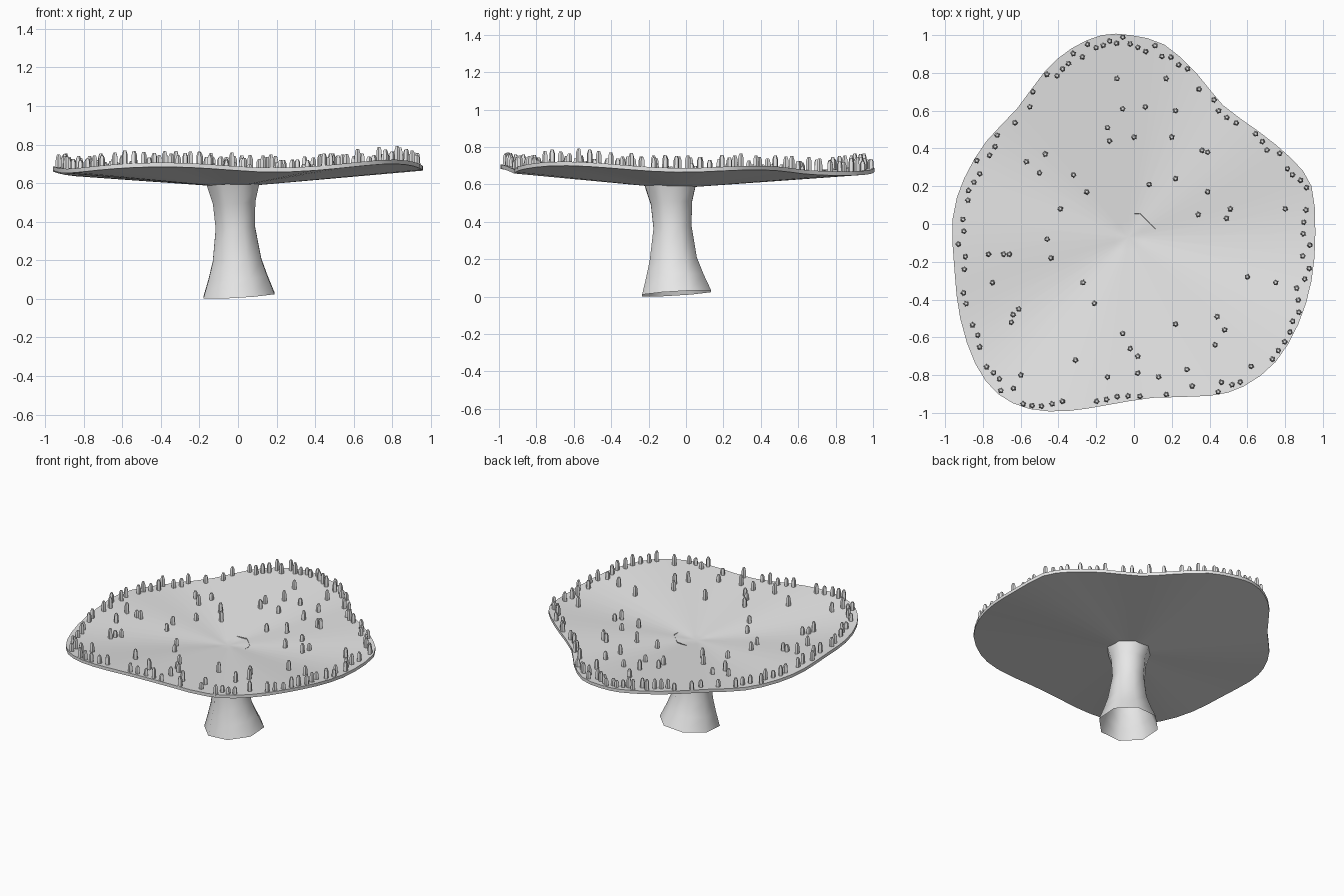
import bpy, bmesh, math, random
from mathutils import Vector

random.seed(4)
if "Cube" in bpy.data.objects:
    bpy.data.objects.remove(bpy.data.objects["Cube"], do_unlink=True)

GREY = (0.8, 0.8, 0.8, 1.0)
grey = bpy.data.materials.new("plain_grey")
grey.use_nodes = True
grey.diffuse_color = GREY
grey.node_tree.nodes["Principled BSDF"].inputs["Base Color"].default_value = GREY

CENTRE = Vector((-0.03, -0.07))
THICKNESS = 0.022


def finish(bm, name, angle):
    """Turn a bmesh into a shaded, coloured object."""
    mesh = bpy.data.meshes.new(name)
    bm.to_mesh(mesh)
    bm.free()
    mesh.materials.append(grey)
    obj = bpy.data.objects.new(name, mesh)
    bpy.context.collection.objects.link(obj)
    bpy.ops.object.select_all(action="DESELECT")
    obj.select_set(True)
    bpy.context.view_layer.objects.active = obj
    bpy.ops.object.shade_smooth_by_angle(angle=math.radians(angle))
    return obj


def bridge(bm, lower, upper):
    """Join two equal vertex loops with quads."""
    count = len(lower)
    for i in range(count):
        j = (i + 1) % count
        bm.faces.new((lower[i], lower[j], upper[j], upper[i]))


def cap_height(point):
    """Shallow cone with five soft radial waves."""
    offset = point - CENTRE
    theta = math.atan2(offset.y, offset.x)
    wave = 0.014 * math.sin(5 * (theta - math.radians(20)))
    return 0.6 + offset.length * (0.09 + wave) + 0.012 * offset.x - 0.01 * offset.y


def smooth_loop(points, steps):
    """Closed Catmull-Rom curve through the points."""
    result = []
    count = len(points)
    for i in range(count):
        a, b, c, d = (points[(i + k) % count] for k in (-1, 0, 1, 2))
        for s in range(steps):
            t = s / steps
            result.append(0.5 * (2 * b + (c - a) * t
                                 + (2 * a - 5 * b + 4 * c - d) * t ** 2
                                 + (3 * b - a - 3 * c + d) * t ** 3))
    return result


# Wavy outline of the cap
outline = [Vector(p) for p in (
    (.96, -.05), (.94, .2), (.83, .35), (.66, .49), (.47, .63), (.33, .8),
    (.16, .95), (-.02, 1), (-.17, 1), (-.33, .93), (-.47, .81), (-.62, .61),
    (-.78, .44), (-.9, .24), (-.96, .03), (-.95, -.25), (-.92, -.5),
    (-.84, -.74), (-.72, -.9), (-.55, -.98), (-.35, -.99), (-.15, -.96),
    (.1, -.92), (.4, -.91), (.58, -.86), (.75, -.73), (.87, -.53), (.94, -.3))]
rim = smooth_loop(outline, 2)

# Thin dished cap
bm = bmesh.new()


def cap_ring(scale, drop):
    ring = []
    for p in rim:
        q = CENTRE + (p - CENTRE) * scale
        ring.append(bm.verts.new((q.x, q.y, cap_height(q) - drop)))
    return ring


layers = [cap_ring(0.08, THICKNESS), cap_ring(1, THICKNESS), cap_ring(1, 0), cap_ring(0.08, 0)]
for lower, upper in zip(layers, layers[1:]):
    bridge(bm, lower, upper)
for ring, drop in ((layers[0], THICKNESS), (layers[-1], 0)):
    hub = bm.verts.new((CENTRE.x, CENTRE.y, cap_height(CENTRE) - drop))
    for i, vert in enumerate(ring):
        bm.faces.new((vert, ring[(i + 1) % len(ring)], hub))
bmesh.ops.recalc_face_normals(bm, faces=bm.faces)
finish(bm, "cap", 40)

# Flared eight-sided stem, slightly tilted and open at the ends
SIDES = 8
bm = bmesh.new()
previous = None
for cx, cy, radius, z in ((0.005, -.05, .2, .017), (0, -.06, .165, .11),
                          (-.005, -.068, .136, .2), (-.014, -.072, .11, .37),
                          (-.02, -.078, .119, .5), (-.025, -.083, .15, .605)):
    ring = []
    for k in range(SIDES):
        a = math.tau * (k + 0.5) / SIDES
        dx, dy = radius * math.cos(a), radius * math.sin(a)
        ring.append(bm.verts.new((cx + dx, cy + dy, z + 0.06 * (dx + dy))))
    if previous:
        bridge(bm, previous, ring)
    previous = ring
finish(bm, "stem", 50)

# Knob positions: scattered inside, then a dense row along the rim
knobs = [Vector(p) for p in (
    (-.09, .77), (-.06, .61), (.06, .62), (.22, .6), (-.14, .51), (-.13, .44),
    (0, .46), (.2, .46), (.36, .39), (.39, .38), (-.47, .37), (-.57, .33),
    (-.5, .27), (-.32, .26), (-.25, .17), (-.39, .08), (.08, .21), (.22, .24),
    (.39, .17), (.34, .05), (.49, .03), (.51, .08), (.8, .08), (.6, -.28),
    (.75, -.31), (.44, -.49), (.48, -.56), (.43, -.64), (.22, -.53),
    (-.06, -.58), (-.02, -.66), (.02, -.7), (-.21, -.42), (-.27, -.31),
    (-.44, -.18), (-.46, -.08), (-.66, -.16), (-.69, -.16), (-.77, -.16),
    (-.75, -.31), (-.61, -.45), (-.64, -.48), (-.65, -.52), (-.31, -.72),
    (.28, -.77), (.02, -.79), (.13, -.81), (-.14, -.81), (-.6, -.8), (.17, .77))]
for p in smooth_loop(outline, 4):
    if random.random() < 0.85:
        knobs.append(CENTRE + (p - CENTRE) * random.uniform(0.93, 0.985))

# Small blunt-tipped upright knobs
bm = bmesh.new()
for p in knobs:
    base = cap_height(p)
    height = random.uniform(0.045, 0.075)
    turn = random.uniform(0, math.tau)
    rings = []
    for radius, z in ((0.016, -0.008), (0.015, 0.7 * height), (0.008, height)):
        ring = []
        for k in range(5):
            a = turn + math.tau * k / 5
            ring.append(bm.verts.new((p.x + radius * math.cos(a),
                                      p.y + radius * math.sin(a), base + z)))
        rings.append(ring)
    bridge(bm, rings[0], rings[1])
    bridge(bm, rings[1], rings[2])
    bm.faces.new(rings[2])
finish(bm, "knobs", 50)
